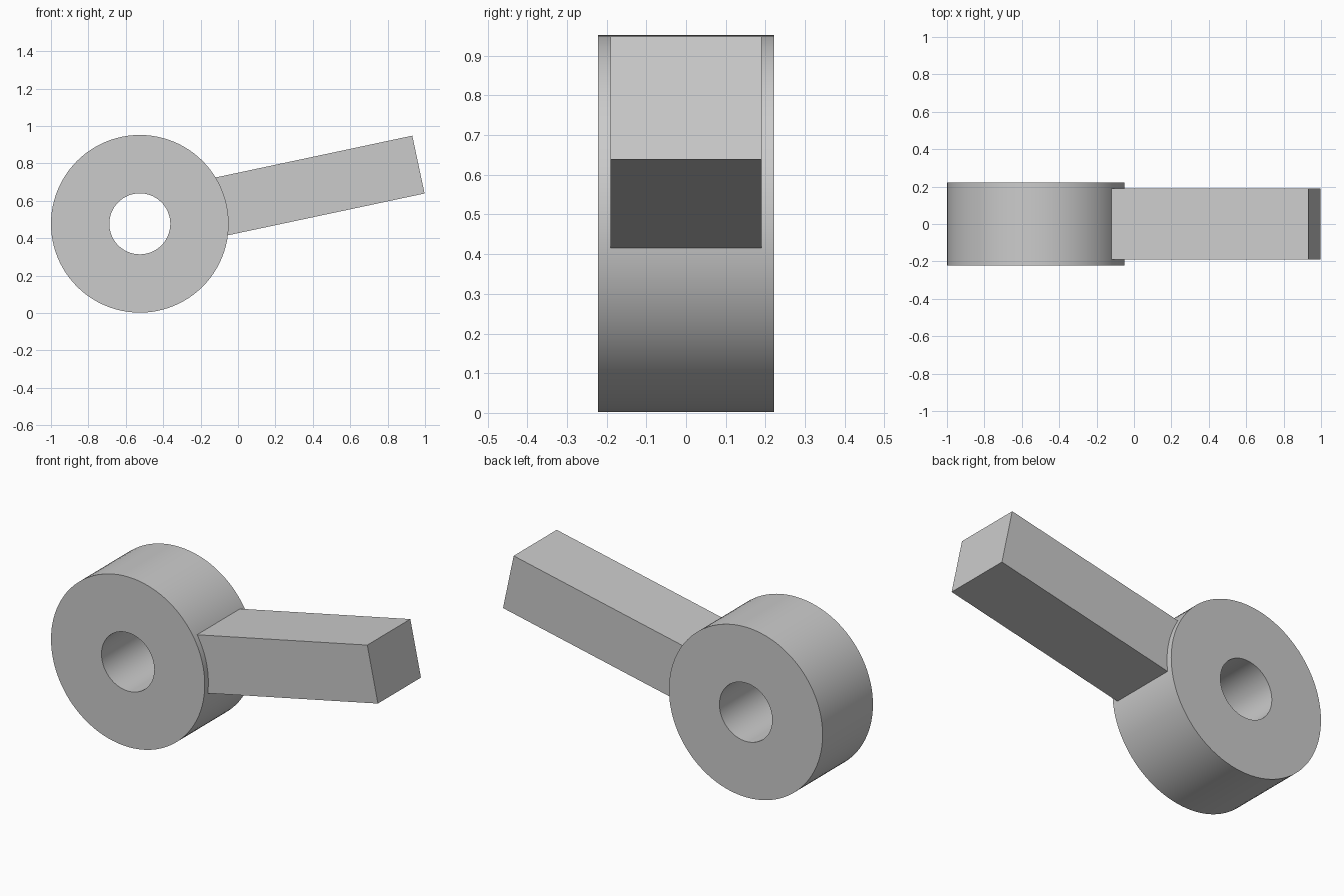
import bpy
import bmesh
import math
from mathutils import Matrix, Vector

cube = bpy.data.objects.get("Cube")
if cube:
    bpy.data.objects.remove(cube, do_unlink=True)

CENTRE = Vector((-0.525, 0, 0.477))
OUTER, BORE, RING_HALF = 0.475, 0.163, 0.222
ARM_HALF_Y, ARM_HALF_Z = 0.19, 0.158
ARM_START, ARM_END = 0.44, 1.523
TILT = math.radians(12)
SEGMENTS = 96

grey = bpy.data.materials.new("plain grey")
grey.use_nodes = True
grey.diffuse_color = (0.6, 0.6, 0.6, 1)
grey.node_tree.nodes["Principled BSDF"].inputs["Base Color"].default_value = grey.diffuse_color


def finish(name, bm):
    """Turn a bmesh into a grey object with sharp edges kept."""
    bmesh.ops.recalc_face_normals(bm, faces=bm.faces)
    mesh = bpy.data.meshes.new(name)
    bm.to_mesh(mesh)
    bm.free()
    mesh.materials.append(grey)
    obj = bpy.data.objects.new(name, mesh)
    bpy.context.collection.objects.link(obj)
    bpy.ops.object.select_all(action="DESELECT")
    obj.select_set(True)
    bpy.context.view_layer.objects.active = obj
    bpy.ops.object.shade_smooth_by_angle(angle=math.radians(30))
    return obj


# Ring hub: a rectangular section swept around the y axis
bm = bmesh.new()
section = [bm.verts.new((r, y, 0)) for r, y in (
    (BORE, -RING_HALF), (OUTER, -RING_HALF), (OUTER, RING_HALF), (BORE, RING_HALF))]
edges = [bm.edges.new((section[i], section[(i + 1) % 4])) for i in range(4)]
bmesh.ops.spin(bm, geom=section + edges, cent=(0, 0, 0), axis=(0, 1, 0),
               angle=math.tau, steps=SEGMENTS, use_merge=True)
bmesh.ops.remove_doubles(bm, verts=bm.verts, dist=0.0001)
finish("ring_hub", bm).location = CENTRE

# Arm: a tilted bar pointing out from the hub centre
bm = bmesh.new()
size = Matrix.Diagonal((ARM_END - ARM_START, 2 * ARM_HALF_Y, 2 * ARM_HALF_Z, 1))
place = Matrix.Translation(((ARM_START + ARM_END) / 2, 0, 0))
bmesh.ops.create_cube(bm, size=1, matrix=place @ size)
arm = finish("arm", bm)
arm.location = CENTRE
arm.rotation_euler.y = -TILT
